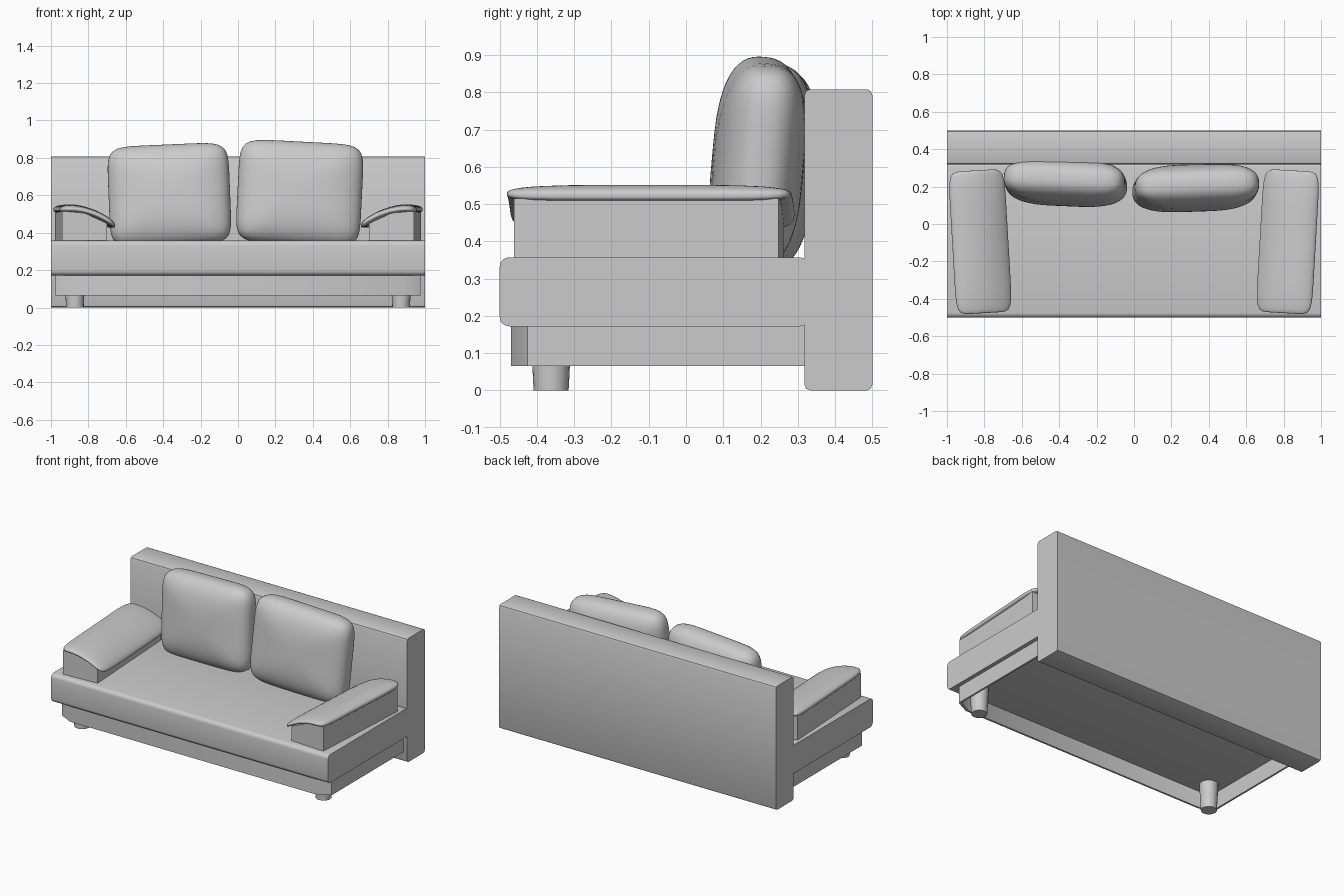
import bpy, bmesh
from math import radians, sin, cos, pi

old = bpy.data.objects.get("Cube")
if old:
    bpy.data.objects.remove(old, do_unlink=True)

fabric = bpy.data.materials.new("light_grey_fabric")
fabric.use_nodes = True
grey = (0.6, 0.6, 0.6, 1)
fabric.diffuse_color = grey
fabric.node_tree.nodes["Principled BSDF"].inputs["Base Color"].default_value = grey


def finish(name, bm, loc=(0, 0, 0), rot=(0, 0, 0), angle=40):
    """Turn a bmesh into a smooth-by-angle object with the fabric colour."""
    bmesh.ops.recalc_face_normals(bm, faces=bm.faces)
    mesh = bpy.data.meshes.new(name)
    bm.to_mesh(mesh)
    bm.free()
    mesh.materials.append(fabric)
    obj = bpy.data.objects.new(name, mesh)
    bpy.context.collection.objects.link(obj)
    obj.location = loc
    obj.rotation_euler = [radians(a) for a in rot]
    bpy.ops.object.select_all(action='DESELECT')
    obj.select_set(True)
    bpy.context.view_layer.objects.active = obj
    bpy.ops.object.shade_smooth_by_angle(angle=radians(angle))
    return obj


def prism(name, pts, axis, lo, hi, **kw):
    """Extrude a 2D outline along one axis."""
    bm = bmesh.new()

    def ring(t):
        out = []
        for p in pts:
            co = list(p)
            co.insert(axis, t)
            out.append(bm.verts.new(co))
        return out
    a, b = ring(lo), ring(hi)
    bm.faces.new(a)
    bm.faces.new(b)
    for i in range(len(pts)):
        j = (i + 1) % len(pts)
        bm.faces.new((a[i], a[j], b[j], b[i]))
    return finish(name, bm, **kw)


def rounded_rect(x0, x1, y0, y1, r, seg):
    """Outline of a rectangle with rounded (or chamfered) corners."""
    centres = [(x1 - r, y1 - r), (x0 + r, y1 - r), (x0 + r, y0 + r), (x1 - r, y0 + r)]
    pts = []
    for k, (cx, cy) in enumerate(centres):
        for i in range(seg + 1):
            a = (k + i / seg) * pi / 2
            pts.append((cx + r * cos(a), cy + r * sin(a)))
    return pts


def cushion(name, half, n, m, bend=None, side=1, **kw):
    """Puffy pad: rounded outline (power n), soft thickness along z (power m)."""
    bm = bmesh.new()
    bmesh.ops.create_cube(bm, size=2)
    bmesh.ops.subdivide_edges(bm, edges=bm.edges[:], cuts=15, use_grid_fill=True)
    for v in bm.verts:
        x, y, z = (abs(c) for c in v.co)
        v.co /= ((x ** n + y ** n) ** (m / n) + z ** m) ** (1 / m)
        v.co = [c * h for c, h in zip(v.co, half)]
        if bend:
            v.co.z += bend(v.co.x)
        v.co.x *= side
    return finish(name, bm, angle=60, **kw)


# Backrest and seat run the full width
prism("backrest", rounded_rect(0.318, 0.5, 0, 0.808, 0.015, 2), 0, -1, 1)
prism("seat", rounded_rect(-0.5, 0.33, 0.172, 0.357, 0.025, 4), 0, -1, 1)

# Thin base skirt, open below and towards the backrest
def skirt_path(inset):
    w, f = 0.975 - inset, -0.47 + inset
    return [(-w, 0.32), (-w, f + 0.045), (-w + 0.09, f),
            (w - 0.09, f), (w, f + 0.045), (w, 0.32)]

prism("base_skirt", skirt_path(0) + skirt_path(0.012)[::-1], 2, 0.065, 0.176, angle=30)

for side, label in ((1, "left"), (-1, "right")):
    # Tapered front leg
    bm = bmesh.new()
    bmesh.ops.create_cone(bm, cap_ends=True, segments=20, radius1=0.047,
                          radius2=0.056, depth=0.175)
    finish(label + "_front_leg", bm, loc=(side * 0.872, -0.362, 0.0875))

    # Arm block with a sloping top hidden under the pad
    outline = [(-0.12, 0.34), (0.12, 0.34), (0.12, 0.515), (0, 0.505), (-0.12, 0.45)]
    prism(label + "_arm_block", [(side * x, z) for x, z in outline], 1, -0.355, 0.355,
          loc=(side * 0.84, -0.1, 0), rot=(0, 0, -3.2 * side), angle=20)

    # Curved arm pad drooping towards the seat
    cushion(label + "_arm_pad", (0.15, 0.382, 0.026), 9, 3,
            bend=lambda x: -1.45 * (0.1 - x) ** 2, side=side,
            loc=(side * 0.822, -0.095, 0.527), rot=(0, 0, -3.3 * side))

# Back cushions leaning on the backrest
cushion("left_back_cushion", (0.333, 0.275, 0.122), 7, 2.6,
        loc=(0.33, 0.193, 0.612), rot=(85, 3, 2))
cushion("right_back_cushion", (0.325, 0.27, 0.122), 7, 2.6,
        loc=(-0.367, 0.222, 0.602), rot=(85, -2.5, -2.5))
